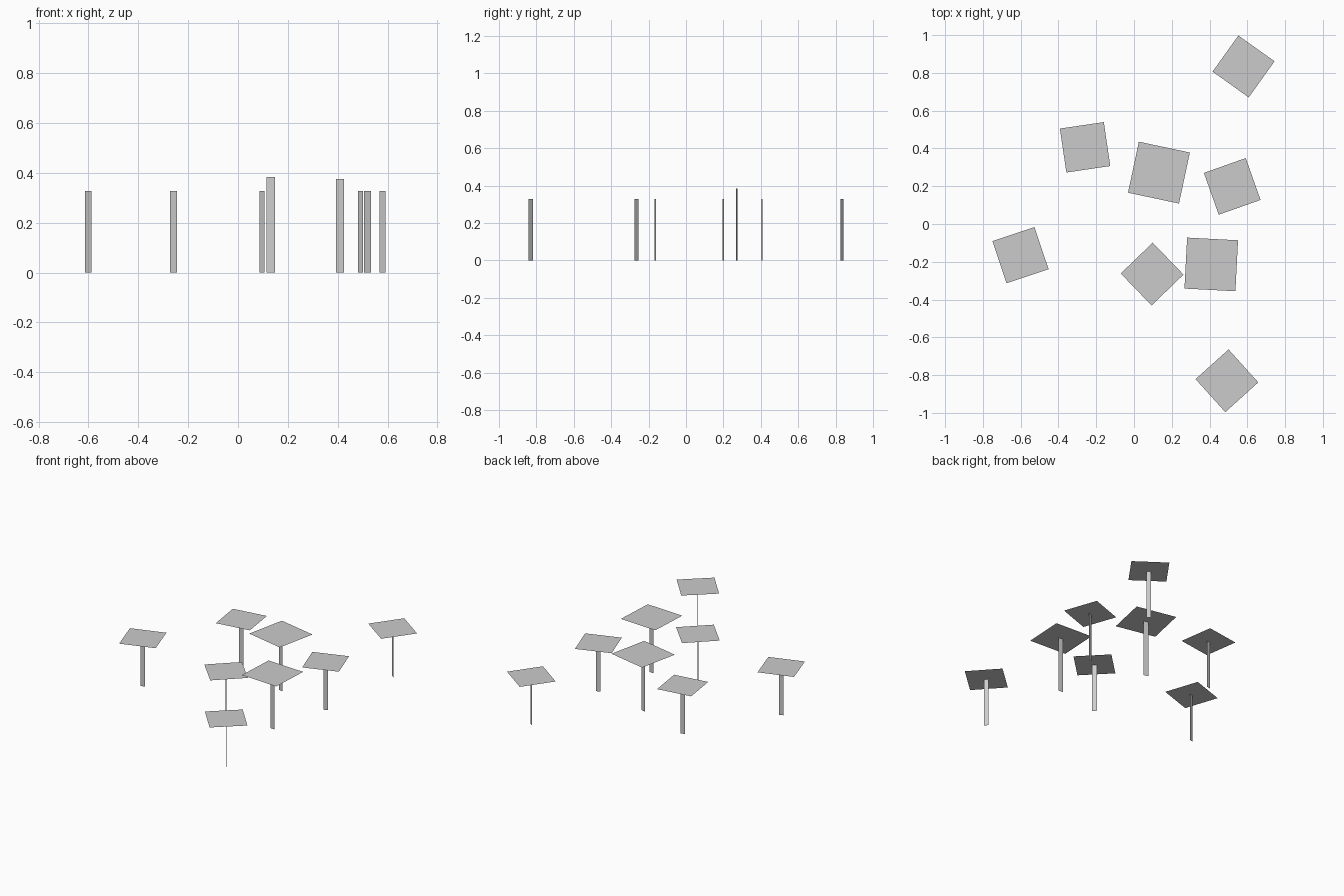
import bpy
import math
from mathutils import Matrix

cube = bpy.data.objects.get("Cube")
if cube:
    bpy.data.objects.remove(cube, do_unlink=True)

# Single grey material
grey = bpy.data.materials.new("plain grey")
grey.use_nodes = True
colour = (0.6, 0.6, 0.6, 1)
grey.diffuse_color = colour
grey.node_tree.nodes["Principled BSDF"].inputs["Base Color"].default_value = colour


def sheet(name, verts, place):
    """One flat four-sided sheet, placed in the world."""
    mesh = bpy.data.meshes.new(name)
    mesh.from_pydata(verts, [], [range(len(verts))])
    mesh.materials.append(grey)
    obj = bpy.data.objects.new(name, mesh)
    obj.matrix_world = place
    bpy.context.collection.objects.link(obj)


def canopy_tree(label, x, y, turn, size):
    """Square canopy on a flat upright trunk; all sizes follow the canopy."""
    place = Matrix.Translation((x, y, 0)) @ Matrix.Rotation(math.radians(turn), 4, "Z")
    half, trunk, height = size / 2, size * 0.062, size * 1.393
    sheet(label + "_canopy",
          [(-half, -half, height), (half, -half, height),
           (half, half, height), (-half, half, height)], place)
    sheet(label + "_trunk",
          [(-trunk, 0, 0), (trunk, 0, 0),
           (trunk, 0, height), (-trunk, 0, height)], place)


SMALL, MEDIUM, LARGE = 0.235, 0.27, 0.276

# Scattered group: name, x, y, turn in degrees, canopy size
trees = [
    ("far_back_tree", 0.58, 0.834, -35.5, SMALL),
    ("back_left_tree", -0.259, 0.406, 8.4, SMALL),
    ("centre_tree", 0.132, 0.272, -12, LARGE),
    ("back_right_tree", 0.52, 0.199, 19.5, SMALL),
    ("outer_left_tree", -0.601, -0.165, 18.5, SMALL),
    ("middle_front_tree", 0.096, -0.265, -46, SMALL),
    ("right_tree", 0.409, -0.214, -3, MEDIUM),
    ("far_front_tree", 0.492, -0.83, -48, SMALL),
]
for tree in trees:
    canopy_tree(*tree)
